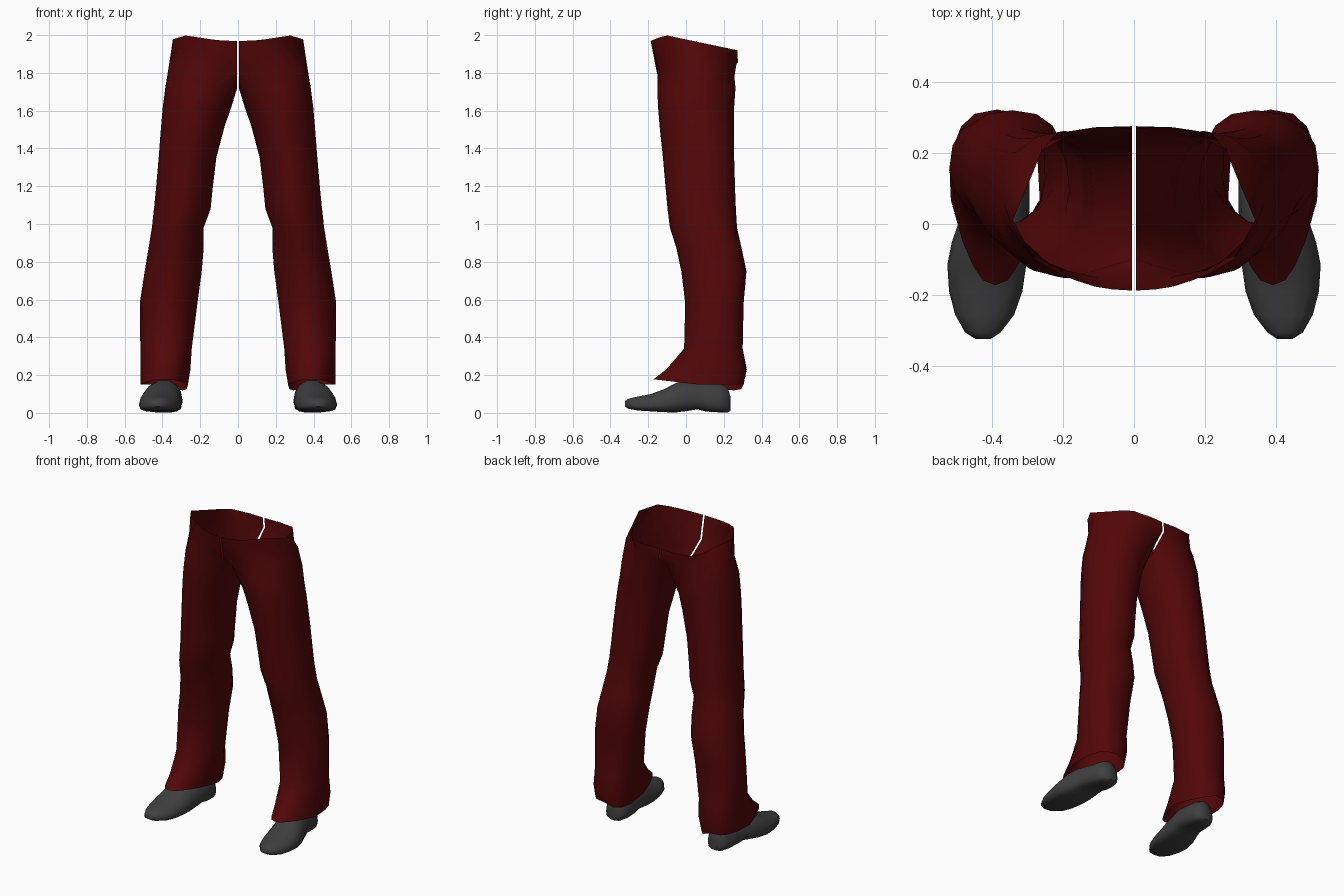
import bpy, bmesh, math

if "Cube" in bpy.data.objects:
    bpy.data.objects.remove(bpy.data.objects["Cube"])

N = 16  # points around each leg ring: inner, front, outer, back


def material(name, rgb):
    m = bpy.data.materials.new(name)
    m.diffuse_color = (*rgb, 1)
    m.use_nodes = True
    m.node_tree.nodes["Principled BSDF"].inputs["Base Color"].default_value = m.diffuse_color
    return m


def spow(v, p):
    return math.copysign(abs(v) ** p, v)


def finish(bm, name, mat, angle):
    me = bpy.data.meshes.new(name)
    bm.to_mesh(me)
    bm.free()
    ob = bpy.data.objects.new(name, me)
    bpy.context.collection.objects.link(ob)
    me.materials.append(mat)
    mod = ob.modifiers.new("mirror", 'MIRROR')
    mod.use_mirror_merge = False
    bpy.ops.object.select_all(action='DESELECT')
    ob.select_set(True)
    bpy.context.view_layer.objects.active = ob
    bpy.ops.object.shade_smooth_by_angle(angle=math.radians(angle))
    return ob


def bridge(bm, upper, lower):
    # Both rings are dictionaries of index -> vertex; missing points leave a gap
    for i in range(N):
        j = (i + 1) % N
        if all(k in r for k in (i, j) for r in (upper, lower)):
            bm.faces.new((upper[i], lower[i], lower[j], upper[j]))


def hip_ring(bm, zf, zb, xo, yf, yb):
    # Half oval, open along the centre line, height blending front to back
    ring = {}
    for i in range(2, N - 1):
        t = math.pi * (i - 2) / (N - 4)
        c = math.cos(t)
        y = (yf + yb) / 2 - (yb - yf) / 2 * spow(c, 0.9)
        z = (zf + zb) / 2 + (zf - zb) / 2 * c
        ring[i] = bm.verts.new((0.006 + (xo - 0.006) * math.sin(t), y, z))
    return ring


def leg_ring(bm, z, xi, xo, yf, yb, front=1.12, back=0.82, taper=0.0, lift=0.0, drop=0.0):
    # Closed oval with its own squareness front and back; taper narrows the
    # front, lift raises it, drop lowers the inner back corner
    ring = {}
    for i in range(N):
        a = 2 * math.pi * i / N
        c, s = math.cos(a), math.sin(a)
        p = front if s > 0 else back
        c, s = spow(c, p), spow(s, p)
        x = (xi + xo) / 2 - (xo - xi) / 2 * c * (1 - taper * max(0, s))
        y = (yf + yb) / 2 - (yb - yf) / 2 * s
        dz = lift * max(0, s) - drop * max(0, c) * max(0, -s)
        ring[i] = bm.verts.new((x, y, z + dz))
    return ring


def waist_z(y):
    return 2.0 - 0.21 * (y + 0.11) if y > -0.11 else 2.0 + 0.4 * (y + 0.11)


red = material("dark red cloth", (0.086, 0.002, 0.0025))
grey = material("charcoal leather", (0.05, 0.05, 0.05))

# Waistband outline from centre front around the side to centre back
WAIST = ((0.006, -0.187), (0.06, -0.184), (0.11, -0.176), (0.16, -0.160),
         (0.21, -0.140), (0.28, -0.100), (0.345, 0.0), (0.318, 0.065),
         (0.290, 0.13), (0.26, 0.205), (0.22, 0.255), (0.11, 0.272), (0.006, 0.268))

# Trousers: open hips, then closed leg rings down to the flared hem
bm = bmesh.new()
rings = [
    {i + 2: bm.verts.new((x, y, waist_z(y))) for i, (x, y) in enumerate(WAIST)},
    hip_ring(bm, 1.82, 1.855, 0.366, -0.158, 0.275),
]
crotch = leg_ring(bm, 1.72, 0.006, 0.385, -0.152, 0.262, 1.05, 0.98)
# Crotch seam: a U-shaped edge along the centre line
for i, y, z in ((2, -0.10, 1.78), (1, -0.04, 1.74), (0, 0.06, 1.715),
                (N - 1, 0.15, 1.74), (N - 2, 0.215, 1.80)):
    crotch[i].co = (0.006, y, z)
rings.append(crotch)
for spec in (
    (1.62, 0.035, 0.398, -0.148, 0.255, 1.08, 0.95),
    (1.52, 0.070, 0.407, -0.140, 0.254, 1.1, 0.88),
    (1.35, 0.115, 0.420, -0.122, 0.255),
    (1.18, 0.135, 0.435, -0.107, 0.260),
    (1.08, 0.145, 0.445, -0.098, 0.264),
    (0.98, 0.182, 0.456, -0.085, 0.270),
    (0.87, 0.182, 0.474, -0.050, 0.295),
    (0.75, 0.192, 0.494, -0.025, 0.320),
    (0.58, 0.215, 0.520, -0.004, 0.305),
    (0.34, 0.245, 0.517, -0.010, 0.300, 1.0, 0.8),
    (0.23, 0.252, 0.517, -0.105, 0.322, 0.85, 0.75, 0.3),
    (0.150, 0.265, 0.515, -0.172, 0.305, 0.75, 0.7, 0.45, 0.028, 0.05),
):
    rings.append(leg_ring(bm, *spec))
for upper, lower in zip(rings, rings[1:]):
    bridge(bm, upper, lower)
finish(bm, "trousers", red, 60)

# Shoes: sections from toe to heel (y, centre x, half width, bottom, top)
bm = bmesh.new()
M = 14
loops = []
for y, xc, hw, zb, zt in (
    (-0.323, 0.424, 0.022, 0.034, 0.062),
    (-0.305, 0.425, 0.050, 0.022, 0.076),
    (-0.255, 0.420, 0.083, 0.012, 0.088),
    (-0.190, 0.417, 0.103, 0.008, 0.100),
    (-0.115, 0.414, 0.111, 0.003, 0.128),
    (-0.050, 0.405, 0.107, 0.002, 0.163),
    (0.010, 0.393, 0.098, 0.010, 0.175),
    (0.060, 0.384, 0.090, 0.018, 0.172),
    (0.110, 0.378, 0.084, 0.006, 0.165),
    (0.180, 0.374, 0.077, 0.002, 0.158),
    (0.220, 0.373, 0.059, 0.002, 0.140),
    (0.236, 0.373, 0.030, 0.010, 0.085),
):
    zc = zb + 0.32 * (zt - zb)
    loop = []
    for i in range(M):
        a = 2 * math.pi * i / M
        s = math.sin(a)
        z = zc + s * (zt - zc) if s > 0 else zc + spow(s, 0.55) * (zc - zb)
        loop.append(bm.verts.new((xc + hw * spow(math.cos(a), 0.9), y, z)))
    loops.append(loop)
for a, b in zip(loops, loops[1:]):
    for i in range(M):
        j = (i + 1) % M
        bm.faces.new((a[i], a[j], b[j], b[i]))
bm.faces.new(loops[0])
bm.faces.new(loops[-1][::-1])
bmesh.ops.recalc_face_normals(bm, faces=bm.faces)
finish(bm, "shoes", grey, 50)
